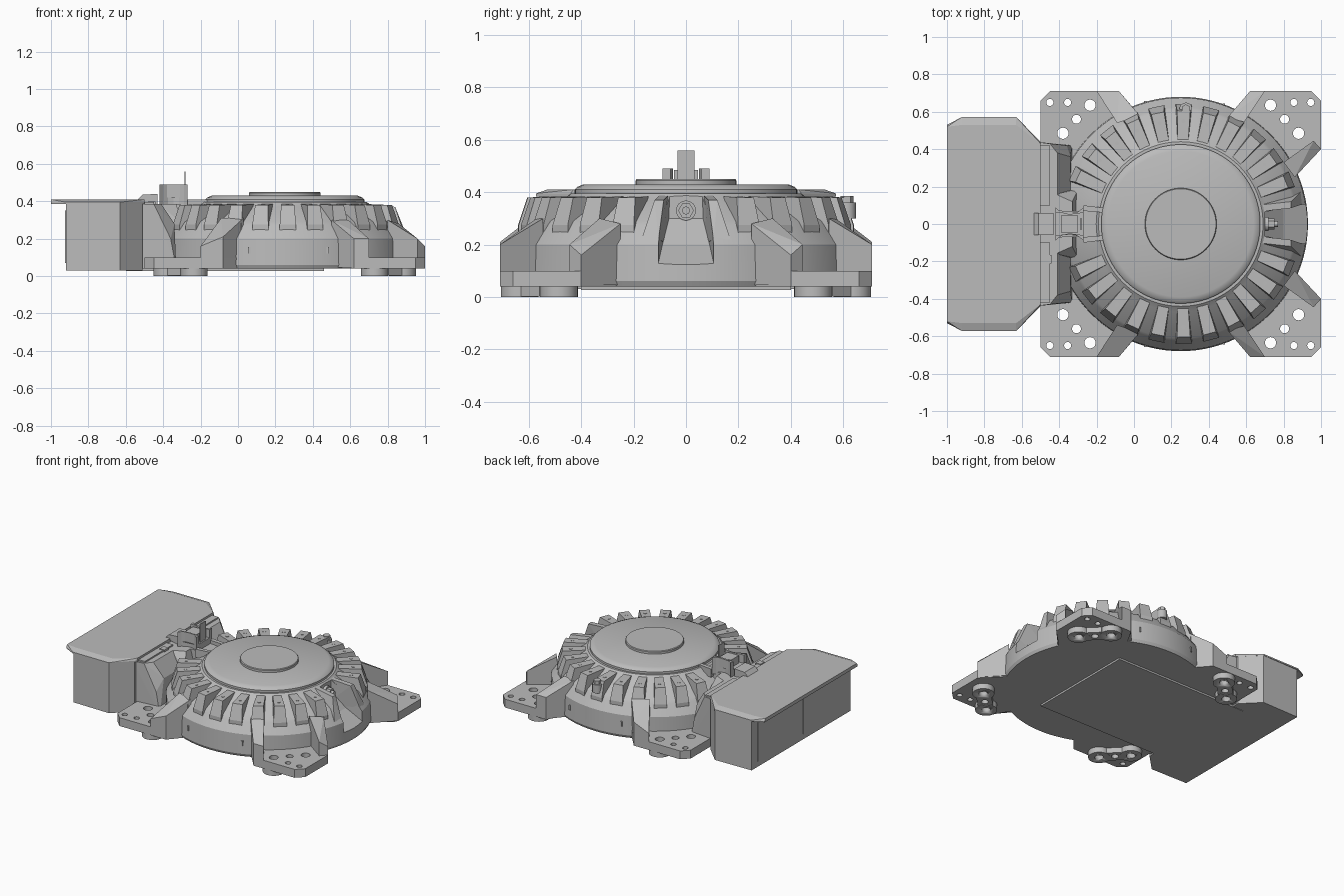
import bpy, bmesh, math
from math import sin, cos, radians, pi
from mathutils import Vector, Matrix

cube = bpy.data.objects.get("Cube")
if cube:
    bpy.data.objects.remove(cube, do_unlink=True)

grey = bpy.data.materials.new("metal_grey")
grey.use_nodes = True
colour = (0.5, 0.5, 0.5, 1)
grey.diffuse_color = colour
grey.node_tree.nodes["Principled BSDF"].inputs["Base Color"].default_value = colour
CX = 0.25  # drum axis


def finish(name, bm, smooth=False):
    bmesh.ops.recalc_face_normals(bm, faces=bm.faces)
    mesh = bpy.data.meshes.new(name)
    bm.to_mesh(mesh)
    bm.free()
    obj = bpy.data.objects.new(name, mesh)
    mesh.materials.append(grey)
    bpy.context.collection.objects.link(obj)
    if smooth:
        for other in bpy.context.selected_objects:
            other.select_set(False)
        obj.select_set(True)
        bpy.context.view_layer.objects.active = obj
        bpy.ops.object.shade_smooth_by_angle(angle=radians(25))
    return obj


def hull(name, points):
    bm = bmesh.new()
    verts = [bm.verts.new(p) for p in points]
    bmesh.ops.convex_hull(bm, input=verts)
    bmesh.ops.dissolve_limit(bm, angle_limit=0.01, verts=bm.verts, edges=bm.edges)
    return finish(name, bm)


def box(name, x, y, z):
    return hull(name, [(a, b, c) for a in x for b in y for c in z])


def prism(name, outline, z0, z1):
    bm = bmesh.new()
    face = bm.faces.new([bm.verts.new((x, y, z0)) for x, y in outline])
    new = bmesh.ops.extrude_face_region(bm, geom=[face])["geom"]
    top = [v for v in new if isinstance(v, bmesh.types.BMVert)]
    bmesh.ops.translate(bm, verts=top, vec=(0, 0, z1 - z0))
    return finish(name, bm)


def lathe(name, profile, steps=96):
    bm = bmesh.new()
    verts = [bm.verts.new((CX + r, 0, z)) for r, z in profile]
    edges = [bm.edges.new(pair) for pair in zip(verts, verts[1:])]
    bmesh.ops.spin(bm, geom=verts + edges, cent=(CX, 0, 0), axis=(0, 0, 1),
                   angle=2 * pi, steps=steps)
    bmesh.ops.remove_doubles(bm, verts=bm.verts, dist=0.0005)
    return finish(name, bm, True)


def cylinders(name, items, z0, z1, segments=24):
    bm = bmesh.new()
    for x, y, r in items:
        bmesh.ops.create_cone(bm, cap_ends=True, segments=segments, radius1=r, radius2=r,
                              depth=z1 - z0, matrix=Matrix.Translation((x, y, (z0 + z1) / 2)))
    return finish(name, bm, True)


def cut(obj, cutter):
    cutter.hide_render = True
    cutter.hide_viewport = True
    cutter.display_type = 'WIRE'
    mod = obj.modifiers.new("cut", 'BOOLEAN')
    mod.operation = 'DIFFERENCE'
    mod.solver = 'EXACT'
    mod.object = cutter


# Main drum with a sloping notch on its +x side
drum = lathe("drum_body", [(0, .04), (.67, .04), (.68, .06), (.675, .2), (.625, .27),
                           (.61, .29), (.47, .37), (.44, .395), (0, .395)])
notch = hull("notch_cutter", [p for s in (-1, 1) for p in
             ((.70, s * .06, .5), (.70, s * .065, .3), (.8, s * .09, .2),
              (.95, s * .11, .11), (.95, s * .11, .5))])
cut(drum, notch)
lathe("top_cover", [(0, .38), (.425, .38), (.425, .41), (.415, .42), (.39, .43), (0, .43)])
lathe("centre_cap", [(0, .42), (.192, .42), (.192, .445), (.188, .45), (0, .45)], 64)


# Radial cooling ribs with screws
def rib(name, degrees, half, top):
    a = radians(degrees)
    out, side = Vector((cos(a), sin(a), 0)), Vector((-sin(a), cos(a), 0))
    centre = Vector((CX, 0, 0))
    section = ((.43, top + .005, .8), (.47, top, .85), (.605, top, 1), (.64, .275, 1.25),
               (.64, .24, 1.25), (.43, .26, 1))
    hull(name, [centre + out * r + side * s * half * w + Vector((0, 0, z))
                for r, z, w in section for s in (-1, 1)])
    return centre + out * .55


screws = []
for s in (-1, 1):
    for i in range(11):
        p = rib("cooling_rib", s * (22 + 13.3 * i), .035, .38)
        screws.append((p.x, p.y, .011))
    # Tall shoulders beside the notch
    hull("notch_shoulder", [(.66, s * .065, .39), (.84, s * .085, .37), (.84, s * .12, .37),
                            (.66, s * .1, .39), (.9, s * .105, .22), (.89, s * .17, .22),
                            (.66, s * .065, .2), (.66, s * .14, .2)])
cylinders("rib_screws", screws, .37, .384, 10)

# Corner mounts: drilled plates, double feet and bracing fins
for s in (-1, 1):
    for side in ("left", "right"):
        if side == "right":
            plate = [(.62, .71), (.95, .71), (1, .66), (1, .4), (.85, .25), (.5, .5)]
            pads = [(.73, .635), (.88, .485)]
            small = [(.855, .65), (.945, .65)]
            fins = [[(.62, .71, .2), (.70, .71, .2), (.50, .57, .3), (.59, .545, .3)],
                    [(.96, .445, .2), (1, .4, .16), (.80, .33, .3), (.86, .25, .28)]]
        else:
            plate = [(-.08, .71), (-.45, .71), (-.5, .66), (-.5, .4), (-.3, .3), (.1, .5)]
            pads = [(-.235, .635), (-.38, .485)]
            small = [(-.45, .65), (-.355, .65)]
            fins = [[(-.2, .71, .16), (-.08, .71, .21), (-.09, .54, .31), (.03, .58, .31)]]
        flip = lambda pts: [(x, s * y) for x, y in pts]
        plate_obj = prism("corner_plate", flip(plate), .04, .1)
        (ax, ay), (bx, by) = pads
        mid = ((ax + bx) / 2, (ay + by) / 2)
        foot_ends = [(x, s * y, .072) for x, y in pads]
        holes = ([(x, s * y, .03) for x, y in pads] + [(x, s * y, .019) for x, y in small]
                 + [(mid[0], s * mid[1], .024)])
        drill = cylinders("hole_cutter", holes, -.05, .2)
        cut(plate_obj, drill)
        for end in foot_ends:
            cut(cylinders("foot_pad", [end], 0, .041, 32), drill)
        # Web joining the two pads
        ux, uy = .05 * .707, .05 * .707 * (1 if bx > ax else -1)
        web = [(mid[0] + i * ux + j * ux, mid[1] + i * uy - j * uy)
               for i, j in ((1, 1), (-1, 1), (-1, -1), (1, -1))]
        cut(prism("foot_web", flip(web), .002, .041), drill)
        for fin in fins:
            top = [(x, s * y, z) for x, y, z in fin]
            hull("bracing_fin", top + [(x, y, .045) for x, y, z in top])

# Side box with an overhanging chamfered lid
half = [(-.92, .565), (-.63, .57), (-.51, .45)]
prism("box_body", half + [(x, -y) for x, y in reversed(half)], .03, .385)
lower = [(-1, .53), (-.92, .572), (-.63, .572), (-.5, .44)]
upper = [(-1, .52), (-.92, .53), (-.63, .53), (-.5, .43)]
hull("box_lid", [(x, s * y, z) for s in (-1, 1) for pts, levels in
                 ((lower, (.385, .395)), (upper, (.41,))) for x, y in pts for z in levels])
for s in (-1, 1):
    box("door_panel", (-.925, -.91), (s * .02, s * .5), (.07, .35))

# Bridge between the box and the drum
hull("bridge", [(x, s * y, z) for s in (-1, 1) for x, y, z in
                ((-.53, .44, .04), (-.53, .44, .385), (-.41, .38, .385), (-.45, .43, .385),
                 (-.34, .36, .28), (-.36, .42, .2), (-.33, .42, .04))])
for s in (-1, 1):
    box("bridge_rail", (-.5, -.45), (s * .1, s * .42), (.38, .395))
    hull("bridge_shoulder", [(-.42, s * .07, .385), (-.42, s * .16, .385), (-.33, s * .07, .385),
                             (-.33, s * .12, .385), (-.3, s * .07, .28), (-.3, s * .18, .28),
                             (-.42, s * .18, .28)])
box("bridge_catch", (-.48, -.44), (-.21, -.165), (.38, .4))
box("underside_plate", (-.6, .46), (-.4, .4), (.027, .045))

# Waisted connector, its channel and its latch
box("connector_channel", (-.4, -.15), (-.07, .07), (.3, .385))
curve = [(-.345 + .075 * t, .05 + .04 * abs(t) ** 2) for t in (-1, -.75, -.4, 0, .4, .75, 1)]
prism("connector_base", curve + [(x, -y) for x, y in reversed(curve)], .37, .43)
for s in (-1, 1):
    inner = [(-.42, s * .06), (-.27, s * .06)]
    prism("connector_jaw", [(x, s * y) for x, y in curve] + inner[::-1], .42, .49)
    prism("channel_wall", [(-.27, s * .07), (-.15, s * .06), (-.15, s * .085),
                           (-.27, s * .1)], .35, .41)
box("connector_block", (-.39, -.3), (-.045, .045), (.42, .485))
box("connector_tab", (-.287, -.28), (-.032, .032), (.38, .56))
hull("latch_block", [(x, s * y, z) for s in (-1, 1) for x, y, z in
                     ((-.54, .06, .405), (-.51, .06, .435), (-.43, .06, .44), (-.43, .06, .38))])

# Threaded plug in the notch
for name, r, x, length, sides in (("plug_flange", .038, .705, .03, 24),
                                  ("plug_hex", .03, .73, .04, 6),
                                  ("plug_tip", .015, .75, .04, 16)):
    bm = bmesh.new()
    bmesh.ops.create_cone(bm, cap_ends=True, segments=sides, radius1=r, radius2=r, depth=length,
                          matrix=Matrix.Translation((x, 0, .33)) @ Matrix.Rotation(pi / 2, 4, 'Y'))
    finish(name, bm)

# Filler bolt and small wall clips
cylinders("filler_flange", [(.277, .615, .034)], .3, .36)
cylinders("filler_bolt", [(.277, .615, .025)], .35, .385, 6)
for s in (-1, 1):
    for x in (.06, .48):
        y = math.sqrt(.68 ** 2 - (x - CX) ** 2)
        box("wall_clip", (x - .006, x + .006), (s * (y - .02), s * (y + .004)), (.12, .155))
